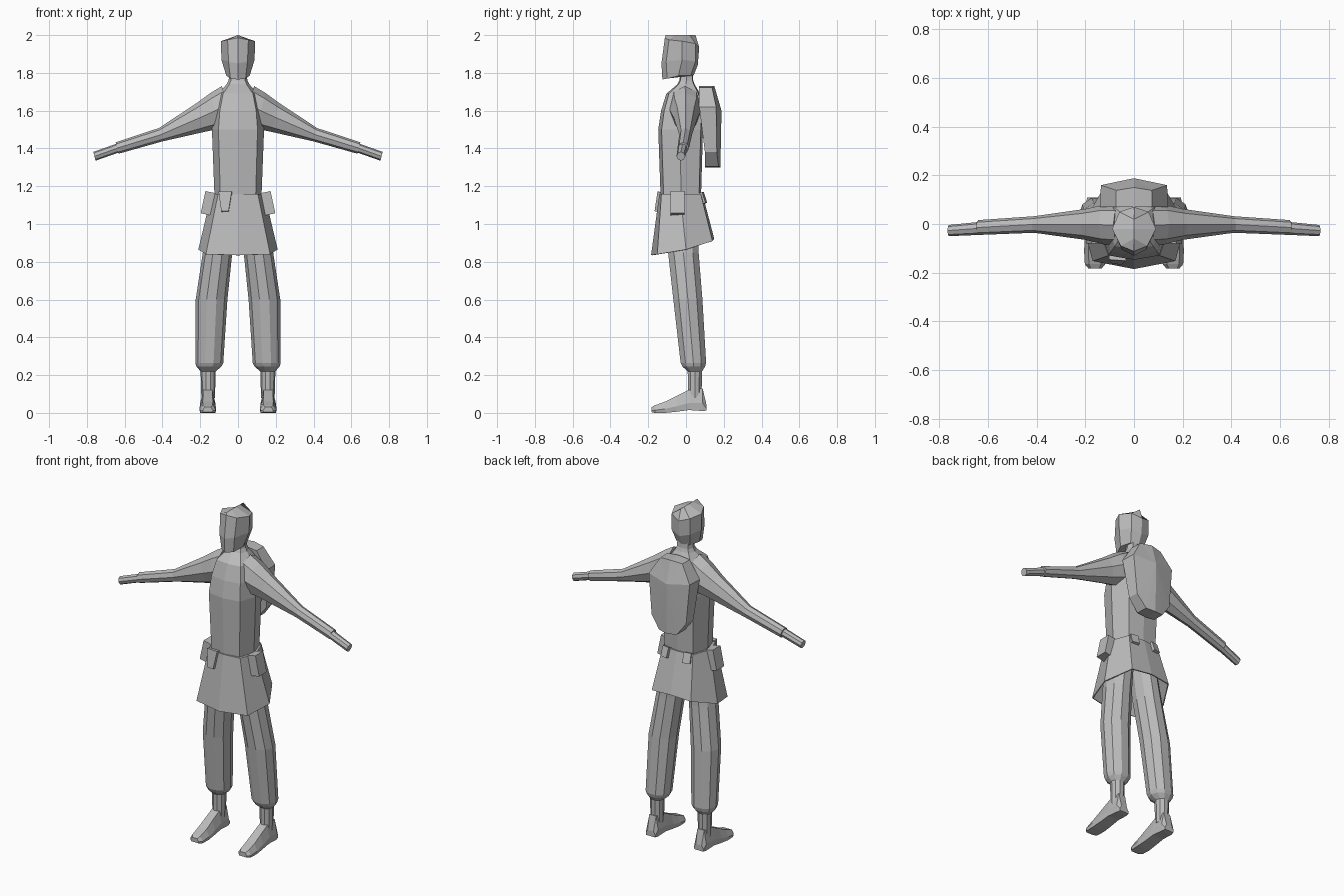
import bpy, bmesh, math
from mathutils import Matrix, Vector

if "Cube" in bpy.data.objects:
    bpy.data.objects.remove(bpy.data.objects["Cube"])

grey = bpy.data.materials.new("plain_grey")
grey.diffuse_color = (0.5, 0.5, 0.5, 1)
grey.use_nodes = True
grey.node_tree.nodes["Principled BSDF"].inputs["Base Color"].default_value = grey.diffuse_color


def finish(name, bm, mirror=False, weld=True):
    if weld:
        bmesh.ops.remove_doubles(bm, verts=bm.verts, dist=0.0005)
    bmesh.ops.recalc_face_normals(bm, faces=bm.faces)
    me = bpy.data.meshes.new(name)
    bm.to_mesh(me)
    bm.free()
    me.materials.append(grey)
    ob = bpy.data.objects.new(name, me)
    bpy.context.collection.objects.link(ob)
    if mirror:
        ob.modifiers.new("Mirror", 'MIRROR')
    return ob


def loft(name, rings, mirror=False, cap_start=True, cap_end=True):
    """Skin a list of equal-length closed rings."""
    bm = bmesh.new()
    vs = [[bm.verts.new(p) for p in r] for r in rings]
    n = len(rings[0])
    for a, b in zip(vs, vs[1:]):
        for i in range(n):
            j = (i + 1) % n
            bm.faces.new((a[i], a[j], b[j], b[i]))
    if cap_start:
        bm.faces.new(vs[0])
    if cap_end:
        bm.faces.new(vs[-1])
    return finish(name, bm, mirror)


def sym(half):
    """Close a half ring (first and last points on x = 0) by reflection."""
    return half + [(-x, y, z) for x, y, z in half[-2:0:-1]]


def block(name, loc, size, rot=(0, 0, 0), taper=1.0, mirror=False):
    """Box, narrowed at the bottom by taper, then rotated and placed."""
    bm = bmesh.new()
    bmesh.ops.create_cube(bm, size=1)
    for v in bm.verts:
        k = taper if v.co.z < 0 else 1
        v.co = Vector((v.co.x * size[0] * k, v.co.y * size[1], v.co.z * size[2]))
    for angle, axis in zip(rot, 'XYZ'):
        bm.transform(Matrix.Rotation(math.radians(angle), 4, axis))
    bm.transform(Matrix.Translation(loc))
    return finish(name, bm, mirror)


# Head: eight-sided, with a ridged top
loft("head", [sym(r) for r in (
    [(0, -.125, 1.765), (.04, -.10, 1.77), (.062, -.04, 1.785), (.045, .025, 1.785), (0, .04, 1.785)],
    [(0, -.13, 1.85), (.05, -.105, 1.86), (.088, -.02, 1.87), (.06, .05, 1.86), (0, .062, 1.84)],
    [(0, -.112, 1.985), (.055, -.09, 1.975), (.09, -.02, 1.968), (.06, .05, 1.955), (0, .07, 1.935)],
    [(0, -.108, 2), (0, -.06, 2), (0, -.02, 2), (0, .02, 2), (0, .05, 2)])])


# Torso and neck: half-width, front, back, height
def torso_ring(w, f, b, z):
    m = (f + b) / 2
    return sym([(0, f, z), (w * .75, f + (m - f) * .15, z), (w, m, z), (w * .75, b - (b - m) * .1, z), (0, b, z)])


loft("torso", [torso_ring(*r) for r in (
    (.122, -.133, .078, 1.12), (.125, -.135, .08, 1.16), (.138, -.147, .09, 1.50),
    (.128, -.132, .092, 1.60), (.105, -.104, .075, 1.69), (.06, -.045, .045, 1.74),
    (.05, -.035, .038, 1.76), (.045, -.03, .035, 1.80))])


# Arms: x, bottom z, top z, front y, back y
def arm_ring(x, z0, z1, y0, y1, n=8):
    out = []
    for i in range(n):
        a = 2 * math.pi * i / n
        z = (z0 + z1) / 2 + math.cos(a) * (z1 - z0) / 2
        y = (y0 + y1) / 2 + math.sin(a) * (y1 - y0) / 2
        out.append((x - math.cos(a) * -.25 * (z1 - z0) / 2, y, z))
    return out


loft("arm", [arm_ring(*r) for r in (
    (.06, 1.53, 1.73, -.09, .08), (.12, 1.505, 1.695, -.085, .08), (.20, 1.487, 1.64, -.065, .062),
    (.41, 1.437, 1.508, -.036, .032), (.64, 1.372, 1.432, -.045, .016),
    (.641, 1.377, 1.424, -.045, .008), (.76, 1.335, 1.382, -.05, -.004))], mirror=True)

# Skirt: flared, longer at the front, open below
skirt = loft("skirt", [sym(r) for r in (
    [(0, -.141, 1.16), (.105, -.13, 1.16), (.14, -.03, 1.16), (.10, .078, 1.16), (0, .087, 1.16)],
    [(0, -.185, .835), (.17, -.152, .84), (.21, 0, .865), (.13, .14, .91), (0, .15, .92)])],
    cap_end=False)
solid = skirt.modifiers.new("Thickness", 'SOLIDIFY')
solid.thickness = .006


# Trouser legs, gathered cuffs and ankles: centre x, centre y, radius x, radius y, height
def leg_ring(cx, cy, rx, ry, z, n=10):
    return [(cx + rx * math.cos(2 * math.pi * i / n), cy + ry * math.sin(2 * math.pi * i / n), z)
            for i in range(n)]


loft("leg", [leg_ring(*r) for r in (
    (.072, -.025, .068, .085, 1.10), (.108, -.014, .078, .085, .85), (.14, .01, .084, .081, .60),
    (.152, .039, .074, .071, .265), (.154, .041, .066, .063, .245), (.158, .047, .040, .040, .22),
    (.158, .047, .036, .037, .08))], mirror=True)


# Feet: y, bottom z, top z, half-width
def foot_ring(y, z0, z1, w, cx=.16):
    zm = z0 + (z1 - z0) * .35
    return [(cx + x, y, z) for x, z in ((-w * .9, z0), (w * .9, z0), (w, zm), (w * .6, z1),
                                        (-w * .6, z1), (-w, zm))]


loft("foot", [foot_ring(*r) for r in (
    (.108, .012, .045, .032), (.088, .01, .13, .037), (.015, .015, .122, .040), (-.05, .006, .09, .042),
    (-.11, 0, .06, .045), (-.165, 0, .04, .042), (-.183, .004, .03, .027))], mirror=True)

# Backpack: shield outline extruded back to a shallow central peak
outline = [(0, 1.73), (.075, 1.722), (.14, 1.62), (.118, 1.38), (.06, 1.305), (0, 1.30)]
outline += [(-x, z) for x, z in outline[-2:0:-1]]
front = [(x, .07 + (.03 if z < 1.4 else 0), z) for x, z in outline]
back = [(x * .97, (.15 if z > 1.7 else .182) - .16 * abs(x), z) for x, z in outline]
peak = [(0, .188, 1.60)] * len(outline)
loft("backpack", [front, back, peak], cap_end=False)

# Belt pouches and hanging strap
block("side_pouch", (.158, -.045, 1.11), (.055, .072, .12), rot=(0, -12, 0), mirror=True)
block("back_pouch", (.07, .082, 1.135), (.045, .036, .06), rot=(18, 0, -12), mirror=True)
block("front_strap", (-.068, -.146, 1.118), (.07, .022, .105), rot=(-9, 0, -4), taper=.55)
